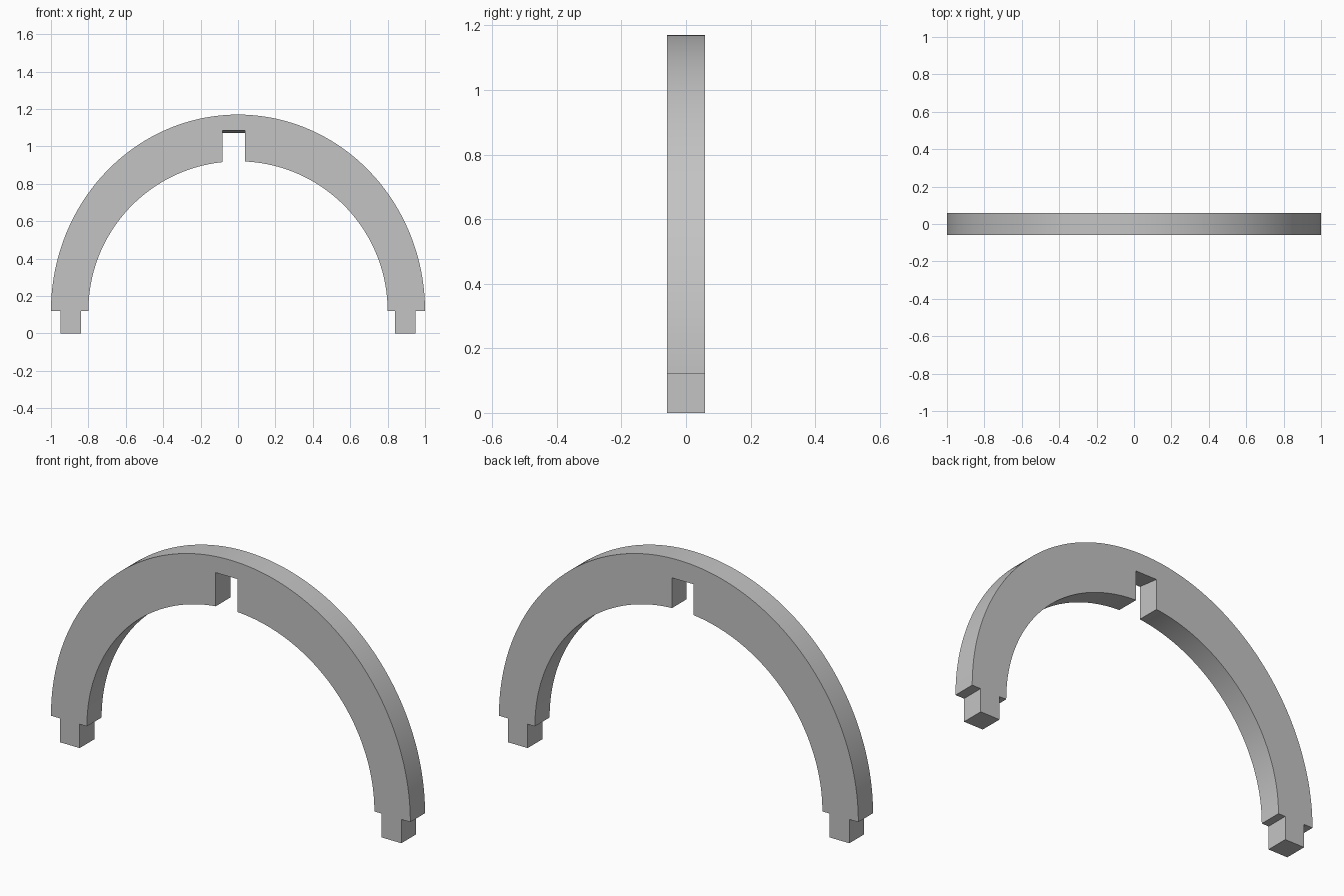
import bpy
import bmesh
from math import acos, cos, sin, pi, radians

cube = bpy.data.objects.get("Cube")
if cube:
    bpy.data.objects.remove(cube, do_unlink=True)

SPRING = 0.12            # height where the arch meets its pegs
HALF_DEPTH = 0.0585
OUTER = (1.0, 1.05)      # outer half width and rise
INNER = (0.8, 0.8)
PEG = (0.84, 0.95)       # peg sides, measured from the centre
NOTCH = (-0.083, 0.037)  # notch sides
CEILING_FRONT, CEILING_BACK = 1.085, 1.071


def arc(radii, start, end, steps):
    """Points along part of an ellipse centred at the springing line."""
    angles = [start + (end - start) * i / steps for i in range(steps + 1)]
    return [(radii[0] * cos(a), SPRING + radii[1] * sin(a)) for a in angles]


def peg(side, order):
    """Four corners of the peg under one foot."""
    a, b = (side * x for x in order)
    return [(a, SPRING), (a, 0), (b, 0), (b, SPRING)]


# Closed outline of the arch, with pegs and keystone notch
notch_left, notch_right = (acos(x / INNER[0]) for x in NOTCH)
outline = arc(OUTER, 0, pi, 128)
outline += peg(-1, PEG[::-1])
outline += arc(INNER, pi, notch_left, 56)
ceiling_start = len(outline)
outline += [(x, CEILING_FRONT) for x in NOTCH]
outline += arc(INNER, notch_right, 0, 56)
outline += peg(1, PEG)

# Front and back faces, with the notch ceiling sloping down to the back
bm = bmesh.new()
front = [bm.verts.new((x, -HALF_DEPTH, z)) for x, z in outline]
back = [bm.verts.new((x, HALF_DEPTH, z)) for x, z in outline]
for v in back[ceiling_start:ceiling_start + 2]:
    v.co.z = CEILING_BACK
bm.faces.new(front)
bm.faces.new(back[::-1])
for i in range(len(outline)):
    j = (i + 1) % len(outline)
    bm.faces.new((front[i], back[i], back[j], front[j]))
bmesh.ops.recalc_face_normals(bm, faces=bm.faces)

mesh = bpy.data.meshes.new("arch")
bm.to_mesh(mesh)
bm.free()
arch = bpy.data.objects.new("arch", mesh)
bpy.context.collection.objects.link(arch)

# Plain grey material
grey = bpy.data.materials.new("light grey")
grey.use_nodes = True
colour = (0.55, 0.55, 0.55, 1)
grey.diffuse_color = colour
grey.node_tree.nodes["Principled BSDF"].inputs["Base Color"].default_value = colour
mesh.materials.append(grey)

# Smooth curves, sharp corners
bpy.ops.object.select_all(action='DESELECT')
arch.select_set(True)
bpy.context.view_layer.objects.active = arch
bpy.ops.object.shade_smooth_by_angle(angle=radians(30))
